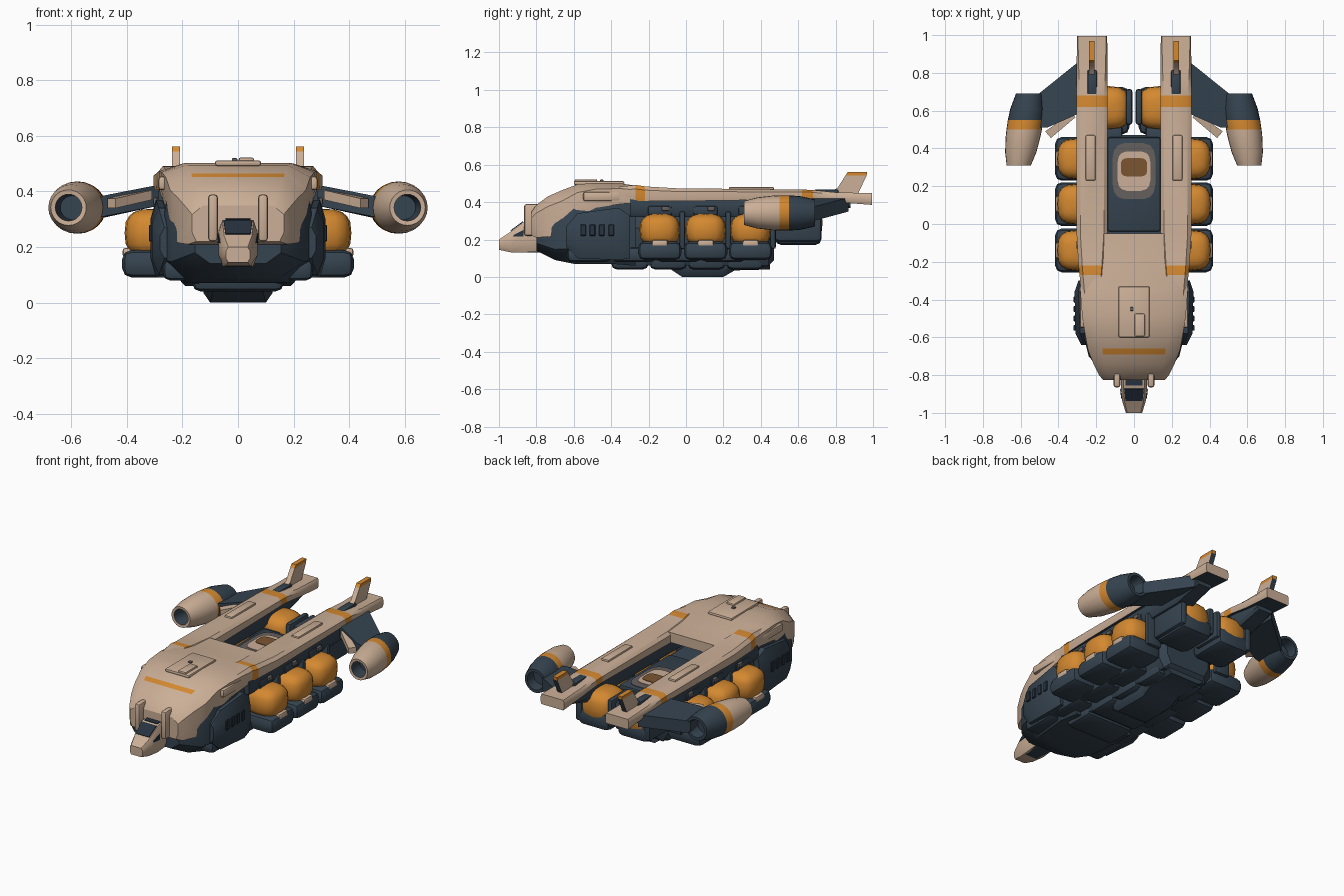
import bpy, bmesh, math
from mathutils import Vector

cube = bpy.data.objects.get("Cube")
if cube:
    bpy.data.objects.remove(cube, do_unlink=True)


def material(name, r, g, b):
    m = bpy.data.materials.new(name)
    m.use_nodes = True
    m.diffuse_color = (r, g, b, 1)
    bsdf = m.node_tree.nodes["Principled BSDF"]
    bsdf.inputs["Base Color"].default_value = (r, g, b, 1)
    bsdf.inputs["Roughness"].default_value = 0.7
    return m


TAN = material("tan hull", .60, .43, .31)
DARK = material("dark slate", .036, .057, .08)
ORANGE = material("orange", .66, .25, .03)
BROWN = material("brown", .2, .09, .03)
GREY = material("warm grey", .13, .115, .11)
GLASS = material("dark glass", .02, .032, .05)


def finish(name, bm, mats, mirror=False, angle=35):
    """Turn a bmesh in world coordinates into an object, optionally mirrored in x."""
    bmesh.ops.recalc_face_normals(bm, faces=bm.faces[:])
    for f in bm.faces:
        f.smooth = True
    me = bpy.data.meshes.new(name)
    bm.to_mesh(me)
    bm.free()
    me.set_sharp_from_angle(angle=math.radians(angle))
    for m in mats if isinstance(mats, (list, tuple)) else [mats]:
        me.materials.append(m)
    ob = bpy.data.objects.new(name, me)
    bpy.context.scene.collection.objects.link(ob)
    if mirror:
        ob.modifiers.new("Mirror", 'MIRROR')
    return ob


def paint(ob, index, rule):
    for p in ob.data.polygons:
        if rule(p.center, p.normal):
            p.material_index = index


def bridge(bm, rings):
    for a, b in zip(rings, rings[1:]):
        n = len(a)
        for i in range(n):
            bm.faces.new((a[i], a[(i + 1) % n], b[(i + 1) % n], b[i]))
    bm.faces.new(rings[0])
    bm.faces.new(rings[-1])


def loft(name, cx, sections, mats, mirror=False, c=.25, angle=35):
    """Octagonal hull along y; section = y, bottom, middle and top half widths, z low, z high."""
    bm = bmesh.new()
    rings = []
    for y, w0, w, w1, z0, z1 in sections:
        d = c * (z1 - z0)
        half = [(w0, z0), (w, z0 + d), (w, z1 - d), (w1, z1)]
        pts = half + [(-x, z) for x, z in reversed(half)]
        rings.append([bm.verts.new((cx + x, y, z)) for x, z in pts])
    bridge(bm, rings)
    return finish(name, bm, mats, mirror, angle)


def box(name, loc, size, mat, bevel=.01, mirror=False, seg=2):
    bm = bmesh.new()
    bmesh.ops.create_cube(bm, size=1)
    for v in bm.verts:
        v.co = Vector(loc) + v.co * Vector(size)
    bmesh.ops.bevel(bm, geom=bm.edges[:], offset=bevel, segments=seg, profile=.5, affect='EDGES')
    return finish(name, bm, mat, mirror)


def prism(name, pts, vec, mats, mirror=False):
    bm = bmesh.new()
    a = [bm.verts.new(p) for p in pts]
    b = [bm.verts.new(Vector(p) + Vector(vec)) for p in pts]
    bridge(bm, [a, b])
    return finish(name, bm, mats, mirror)


def tank(name, loc, half, mats, mirror=True):
    """Rounded, slightly boxy tank."""
    bm = bmesh.new()
    bmesh.ops.create_uvsphere(bm, u_segments=16, v_segments=10, radius=1)
    for v in bm.verts:
        q = Vector([math.copysign(abs(t) ** .7, t) for t in v.co])
        v.co = Vector(loc) + q * Vector(half)
    return finish(name, bm, mats, mirror, 40)


# Upper hull shell, with a stripe across its brow
hull = loft("upper_hull", 0, [
    (-.825, .15, .165, .125, .22, .35),
    (-.80, .18, .185, .14, .21, .385),
    (-.74, .215, .215, .155, .215, .43),
    (-.69, .23, .235, .165, .225, .452),
    (-.66, .24, .245, .168, .235, .465),
    (-.58, .255, .26, .18, .32, .495),
    (-.48, .27, .275, .19, .37, .503),
    (-.35, .28, .285, .2, .39, .50),
    (-.20, .28, .28, .2, .40, .478),
    (-.05, .27, .27, .18, .41, .472)], [TAN, ORANGE])
paint(hull, 1, lambda c, n: -.69 < c.y < -.66 and abs(c.x) < .1 and n.z > .5)

# Lower hull, side fairings and belly
loft("lower_hull", 0, [
    (-.80, .10, .155, .15, .14, .30), (-.70, .15, .24, .22, .09, .32),
    (-.60, .18, .265, .25, .07, .40), (-.40, .20, .275, .26, .07, .43),
    (-.27, .19, .25, .24, .06, .42)], DARK)
loft("side_fairing", .235, [
    (-.64, .03, .045, .03, .16, .27), (-.58, .05, .075, .05, .10, .34),
    (-.36, .06, .08, .06, .09, .37), (-.30, .05, .06, .05, .10, .33)], DARK, True)
loft("core_body", 0, [
    (-.35, .15, .19, .15, .06, .33), (.44, .15, .19, .13, .06, .33),
    (.47, .12, .15, .12, .09, .31)], DARK)
for k in range(4):
    box("belly_segment", (0, -.30 + k * .205, .09), (.33, .20, .10), DARK, .03)
    box("belly_side_segment", (.20, -.52 + k * .24, .12), (.14, .23, .08), DARK, .025, True)
loft("keel", 0, [
    (-.08, .09, .12, .13, .04, .09), (-.02, .10, .125, .13, 0, .09),
    (.20, .10, .125, .13, 0, .09), (.26, .10, .125, .13, .035, .09),
    (.45, .10, .125, .13, .04, .09)], DARK, c=.4)
for k in range(4):
    box("side_vent", (.314, -.55 + k * .05, .25), (.012, .03, .06), GLASS, .003, True, 1)

# Cockpit with its windows and mounting cheeks
loft("cockpit", 0, [
    (-1.0, .035, .043, .035, .145, .20), (-.94, .045, .062, .05, .132, .24),
    (-.865, .055, .07, .056, .13, .296), (-.77, .055, .07, .056, .14, .30)], TAN)
prism("windscreen", [(-.045, -.935, .245), (.045, -.935, .245), (.052, -.87, .293),
                     (-.052, -.87, .293)], (0, -.003, .004), GLASS)
prism("roof_window", [(-.045, -.855, .297), (.045, -.855, .297), (.045, -.80, .300),
                      (-.045, -.80, .300)], (0, 0, .004), GLASS)
prism("side_window", [(.065, -.925, .215), (.071, -.87, .215), (.071, -.87, .25),
                      (.064, -.92, .225)], (.003, 0, 0), GLASS, True)
box("cockpit_cheek", (.09, -.815, .305), (.035, .10, .17), TAN, .012, True)
box("cockpit_underside", (0, -.83, .15), (.10, .16, .04), DARK, .01)

# Roof hatch
box("roof_hatch", (0, -.465, .502), (.165, .27, .02), TAN, .008)
box("hatch_block", (.03, -.535, .513), (.055, .12, .018), TAN, .007)
box("hatch_knob", (-.012, -.45, .513), (.02, .02, .014), GREY, .004)
box("shoulder_plate", (.272, -.45, .43), (.03, .2, .05), TAN, .012, True)

# Twin booms with bands, top plates and undersides
boom = loft("boom", .222, [
    (-.42, .05, .055, .035, .41, .475), (-.27, .06, .066, .048, .405, .492),
    (-.22, .07, .072, .052, .405, .484), (-.05, .078, .082, .062, .405, .474),
    (.62, .078, .082, .062, .415, .467), (.68, .078, .082, .062, .415, .465),
    (.80, .075, .082, .07, .40, .452), (.995, .075, .08, .075, .385, .448)],
    [TAN, ORANGE, DARK], True)
paint(boom, 1, lambda c, n: (-.27 < c.y < -.22 or .62 < c.y < .68) and n.z > -.3)
paint(boom, 2, lambda c, n: n.z < -.4)
box("boom_plate", (.23, .35, .472), (.052, .24, .018), TAN, .007, True)
loft("boom_underside", .222, [
    (-.30, .05, .065, .06, .32, .42), (.45, .05, .065, .06, .32, .42),
    (.70, .05, .065, .06, .32, .42), (.88, .04, .055, .05, .37, .41)], DARK, True)

# Tail fins with coloured tips
fin = prism("tail_fin", [(.208, .74, .445), (.208, .81, .475), (.208, .853, .543),
                         (.208, .966, .543), (.208, .92, .445)], (.03, 0, 0), [TAN, DARK], True)
paint(fin, 1, lambda c, n: n.y > .5)
prism("fin_tip", [(.208, .853, .543), (.208, .866, .562), (.208, .968, .562),
                  (.208, .966, .543)], (.03, 0, 0), ORANGE, True)
box("fin_root", (.222, .75, .455), (.05, .13, .025), DARK, .008, True)

# Sunken centre deck with worn patches
box("centre_deck", (0, .21, .32), (.28, .50, .05), DARK, .012)
for name, rx, ry, z, y, mat in (("deck_grey_patch", .115, .15, .346, .28, GREY),
                                ("deck_tan_patch", .088, .105, .350, .28, TAN),
                                ("deck_brown_patch", .07, .05, .354, .30, BROWN)):
    ring = [(rx * math.copysign(abs(math.cos(a)) ** .5, math.cos(a)),
             y + ry * math.copysign(abs(math.sin(a)) ** .5, math.sin(a)), z)
            for a in [math.tau * (i + .5) / 16 for i in range(16)]]
    prism(name, ring, (0, 0, .003), mat)

# Three side tanks per side, each with cradle, tab and bracket
for y in (-.14, .105, .345):
    tank("side_tank", (.30, y, .25), (.108, .108, .088), ORANGE)
    box("tank_cradle", (.30, y, .14), (.235, .232, .10), DARK, .035, True)
    box("tank_tab", (.385, y, .18), (.06, .085, .035), TAN, .01, True)
    box("tank_bracket", (.25, y, .355), (.09, .13, .05), DARK, .012, True)
    box("bracket_cap", (.295, y + .03, .365), (.02, .04, .025), GREY, .005, True)
    box("tank_divider", (.25, y + .12, .25), (.10, .03, .2), DARK, .01, True)

# Rear pods between the booms
tank("rear_tank", (.135, .615, .29), (.115, .115, .10), ORANGE)
box("rear_cradle", (.135, .60, .225), (.22, .25, .11), DARK, .035, True)
box("rear_tank_cap", (.026, .62, .29), (.035, .19, .17), DARK, .015, True)
box("rear_tank_guard", (.235, .60, .29), (.05, .25, .2), DARK, .02, True)
box("rear_link", (.13, .47, .26), (.14, .10, .12), DARK, .02, True)

# Wing struts with a pale leading edge
wing = prism("wing_strut", [(.28, .87, .425), (.51, .685, .375), (.53, .51, .375),
                            (.46, .51, .39), (.28, .59, .425)], (0, 0, -.075), DARK, True)
prism("wing_edge", [(.31, .565, .405), (.33, .59, .405), (.47, .49, .375),
                    (.44, .455, .375)], (0, 0, -.035), TAN, True)

# Engines: turned profile, toed in slightly
profile = [(.40, .004, 1), (.40, .043, 1), (.312, .048, 0), (.31, .064, 0), (.38, .083, 0),
           (.46, .092, 0), (.50, .094, 2), (.55, .094, 1), (.61, .090, 1), (.69, .072, 1),
           (.69, .055, 1), (.62, .05, 1), (.62, .004, 1)]
bm = bmesh.new()
rings = []
for y, r, _ in profile:
    rings.append([bm.verts.new((.61 - .15 * (y - .31) + r * math.cos(a), y, .342 + r * math.sin(a)))
                  for a in [math.tau * i / 24 for i in range(24)]])
bridge(bm, rings)
bm.faces.ensure_lookup_table()
for i, f in enumerate(bm.faces):
    f.material_index = profile[min(i // 24, len(profile) - 1)][2]
finish("engine", bm, [TAN, DARK, ORANGE], True)
